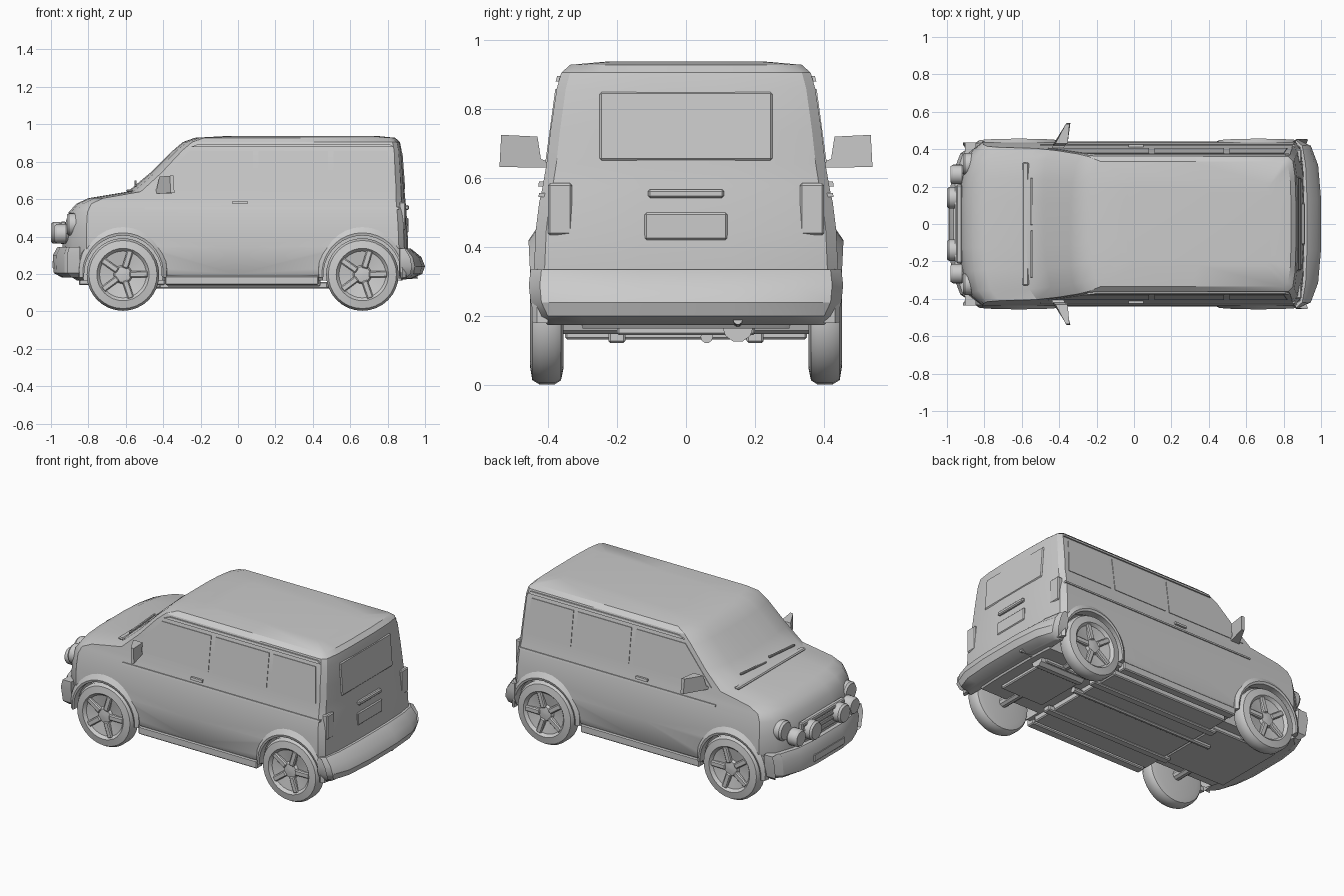
import bpy, bmesh, math
from mathutils import Vector, Matrix

if "Cube" in bpy.data.objects:
    bpy.data.objects.remove(bpy.data.objects["Cube"])


def finish(name, bm, mirror=False, angle=32, cutters=()):
    """Turn a bmesh in world coordinates into a named object."""
    bmesh.ops.recalc_face_normals(bm, faces=bm.faces)
    me = bpy.data.meshes.new(name)
    bm.to_mesh(me)
    bm.free()
    ob = bpy.data.objects.new(name, me)
    bpy.context.collection.objects.link(ob)
    bpy.ops.object.select_all(action='DESELECT')
    ob.select_set(True)
    bpy.context.view_layer.objects.active = ob
    if mirror:
        m = ob.modifiers.new("mirror", 'MIRROR')
        m.use_axis = (False, True, False)
        bpy.ops.object.modifier_apply(modifier=m.name)
    for c in cutters:
        m = ob.modifiers.new("cut", 'BOOLEAN')
        m.operation, m.object, m.solver = 'DIFFERENCE', c, 'EXACT'
        bpy.ops.object.modifier_apply(modifier=m.name)
    if angle:
        bpy.ops.object.shade_smooth_by_angle(angle=math.radians(angle))
    return ob


def skin(rings):
    """Join equal rings of points into a capped skin."""
    bm = bmesh.new()
    vs = [[bm.verts.new(p) for p in r] for r in rings]
    n = len(vs[0])
    for a, b in zip(vs, vs[1:]):
        for i in range(n):
            j = (i + 1) % n
            bm.faces.new((a[i], a[j], b[j], b[i]))
    bm.faces.new(vs[0])
    bm.faces.new(vs[-1])
    return bm


def outline(z, xf, xr, w, fb, rb):
    """Plan outline with bowed front (fb) and rear (rb)."""
    half = [(xf, .3), (xf + fb * .12, .6), (xf + fb * .42, .86), (xf + fb, 1),
            (xf + (xr - xf) * .5, 1.0), (xr - rb, 1), (xr - rb * .42, .93), (xr - rb * .12, .7), (xr, .3)]
    return [(x, y * w, z) for x, y in half] + [(x, -y * w, z) for x, y in reversed(half)]


def box(name, c, s, mirror=False, rot=None, bevel=.006):
    bm = bmesh.new()
    bmesh.ops.create_cube(bm, size=1)
    bmesh.ops.scale(bm, vec=s, verts=bm.verts)
    if bevel:
        bmesh.ops.bevel(bm, geom=bm.edges[:], offset=bevel, segments=1, affect='EDGES')
    if rot:
        bmesh.ops.rotate(bm, matrix=Matrix.Rotation(rot[0], 3, rot[1]), verts=bm.verts)
    bmesh.ops.translate(bm, vec=c, verts=bm.verts)
    return finish(name, bm, mirror)


def lathe(profile, origin, axis, n=32):
    """Spin (radius, offset) pairs about the x or y axis."""
    rings = []
    for r, o in profile:
        ring = []
        for i in range(n):
            a = math.tau * i / n
            u, v = r * math.cos(a), r * math.sin(a)
            p = Vector((u, o, v)) if axis == 'Y' else Vector((o, u, v))
            ring.append(p + Vector(origin))
        rings.append(ring)
    return skin(rings)


def rod(name, a, b, r, mirror=False):
    a, b = Vector(a), Vector(b)
    q = (b - a).to_track_quat('Z', 'Y')
    rings = [[p + q @ Vector((r * math.cos(t), r * math.sin(t), 0))
              for t in [math.tau * i / 10 for i in range(10)]] for p in (a, b)]
    return finish(name, skin(rings), mirror)


WHEELS = {"front": -.615, "rear": .665}
WZ = .197

# Body shell: z, front x, rear x, half width, front bow, rear bow
LEVELS = [(.165, -.86, .88, .40, .12, .06), (.20, -.92, .903, .425, .14, .06),
          (.34, -.94, .91, .44, .13, .05), (.45, -.93, .906, .435, .12, .05),
          (.53, -.905, .901, .425, .10, .05), (.575, -.865, .897, .415, .08, .05),
          (.605, -.80, .894, .41, .08, .05), (.64, -.59, .891, .404, .07, .045),
          (.74, -.47, .885, .392, .06, .045), (.86, -.348, .875, .374, .05, .04),
          (.905, -.295, .866, .361, .05, .04), (.928, -.23, .84, .335, .05, .04),
          (.938, -.05, .74, .22, .06, .04)]
cutters = []
for k, x in WHEELS.items():
    for s in (1, -1):
        cutters.append(finish(k + "_arch_cutter",
                              lathe([(.212, s * .30), (.212, s * .6)], (x, 0, WZ), 'Y', 40), angle=0))
finish("body", skin([outline(*l) for l in LEVELS]), cutters=cutters)
for c in cutters:
    bpy.data.objects.remove(c)

# Bumpers
finish("front_bumper", skin([outline(*l) for l in [
    (.18, -.94, -.84, .39, .09, .01), (.205, -.985, -.84, .42, .14, .01),
    (.30, -.99, -.84, .437, .145, .01), (.345, -.965, -.84, .437, .12, .01)]]))
finish("rear_bumper", skin([outline(*l) for l in [
    (.175, .86, .93, .40, .005, .05), (.20, .86, .985, .43, .005, .11),
    (.24, .86, 1.0, .45, .005, .13), (.29, .86, .98, .455, .005, .11),
    (.335, .86, .925, .45, .005, .06)]]))

# Wheels, fender flares (tapering towards their lower ends), axles
for k, x in WHEELS.items():
    finish(k + "_wheels", lathe(
        [(.03, .355), (.15, .355), (.183, .362), (.194, .38), (.194, .425), (.182, .445),
         (.14, .452), (.125, .435), (.05, .422), (.042, .438), (.01, .442)], (x, 0, WZ), 'Y'), True)
    for i in range(5):
        a = math.tau * i / 5 + .3
        box(f"{k}_spoke_{i}", (x + .085 * math.sin(a), .433, WZ + .085 * math.cos(a)),
            (.034, .026, .10), True, (a, 'Y'))
    rings = []
    for i in range(19):
        a = math.radians(-4 + 188 * i / 18)
        t = .5 + .5 * max(0, math.sin(a))
        rings.append([(x + r * math.cos(a), y, WZ + r * math.sin(a)) for r, y in
                      [(.208, .40), (.208, .432 + .02 * t), (.208 + .015 * t, .434 + .022 * t),
                       (.208 + .05 * t, .432), (.208 + .06 * t, .40)]])
    finish(k + "_fender_flares", skin(rings), True)
    rod(k + "_axle", (x, -.36, WZ - .02), (x, .36, WZ - .02), .03)


def side_y(z):
    for a, b in zip(LEVELS, LEVELS[1:]):
        if a[0] <= z <= b[0]:
            return a[3] + (b[3] - a[3]) * (z - a[0]) / (b[0] - a[0])


def panel(name, pts, lift=.004):
    """Thin side panel following the body's slope."""
    finish(name, skin([[(x, side_y(z) + d, z) for x, z in pts] for d in (-.012, lift)]), True)


# Side glass, belt trim, drip rails
panel("front_side_windows", [(-.46, .645), (-.26, .858), (.08, .858), (.08, .645)])
panel("middle_side_windows", [(.11, .645), (.11, .858), (.48, .858), (.48, .645)])
panel("rear_side_windows", [(.51, .645), (.51, .858), (.80, .858), (.82, .645)])
panel("belt_trim", [(-.5, .545), (-.5, .557), (.86, .557), (.86, .545)], .006)
panel("drip_rails", [(-.25, .88), (-.21, .895), (.81, .895), (.83, .88)], .009)
panel("door_handles", [(-.03, .575), (-.03, .59), (.05, .59), (.05, .575)], .013)
box("side_sills", (.02, .40, .165), (.82, .055, .05), True)

# Door mirrors
finish("door_mirrors", skin([
    [(-.43 + d, .39, .63), (-.43 + d, .39, .645), (-.42 + d, .42, .655), (-.405 + d, .43, .72),
     (-.36 + d * .3, .535, .725), (-.355 + d * .3, .54, .632)] for d in (-.015, .05)]), True)

# Front face: grille, lamps
box("grille", (-.935, 0, .42), (.03, .42, .12))
for i in range(4):
    box(f"grille_slat_{i}", (-.952, 0, .375 + .03 * i), (.012, .40, .012), bevel=.002)
for name, y, z, r, x0, x1 in [("headlamps", .32, .465, .06, -.82, -.915),
                              ("inner_driving_lamps", .14, .42, .058, -.93, -1.0),
                              ("outer_driving_lamps", .265, .415, .052, -.90, -.98)]:
    finish(name, lathe([(r * .7, x0), (r, x0 - .02), (r, x1 + .012), (r * .85, x1), (.01, x1)],
                       (0, y, z), 'X', 20), True)
box("lower_intake", (-.98, 0, .25), (.022, .3, .05))
box("hood_seam_trim", (-.58, 0, .645), (.035, .66, .014))
for y in (-.16, .12):
    box("wiper", (-.548, y, .684), (.012, .25, .012), rot=(.08, 'X'), bevel=.002)

# Tailgate: window, handle bar, lamps
box("rear_window", (.881, 0, .75), (.012, .50, .2), rot=(-.075, 'Y'))
box("tailgate_handle", (.904, 0, .555), (.023, .22, .025))
box("plate_recess_frame", (.906, 0, .46), (.012, .24, .08))
box("tail_lamps", (.878, .365, .51), (.036, .07, .15), True)

# Underside
box("floor_pan", (.03, 0, .158), (.82, .70, .05))
box("front_subframe", (-.62, 0, .165), (.46, .46, .05))
box("rear_subframe", (.66, 0, .17), (.3, .4, .05))
box("chassis_rails", (.03, .2, .14), (.9, .05, .035), True)
rod("exhaust_pipe", (-.5, .06, .14), (.5, .06, .14), .018)
rod("muffler", (.52, .15, .17), (.84, .15, .17), .045)
rod("tail_pipe", (.84, .15, .18), (.96, .15, .19), .014)
